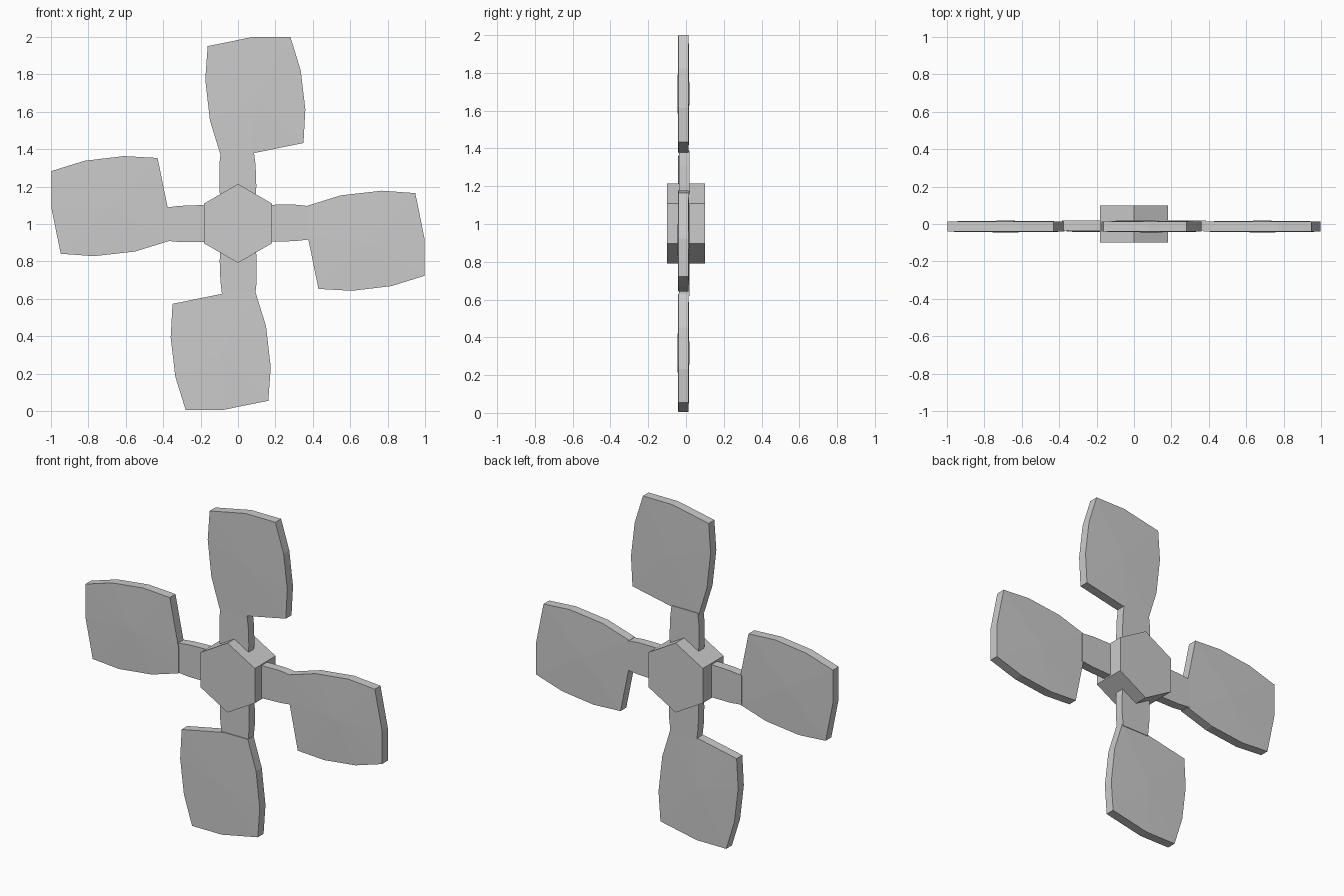
import bpy, bmesh
from math import pi, cos, sin
from mathutils import Matrix, Vector

if "Cube" in bpy.data.objects:
    bpy.data.objects.remove(bpy.data.objects["Cube"])

CENTRE = Vector((0, 0, 1.003))


def plate(name, outline, y0, y1, angle=0.0, dome=0.0):
    """Extrude an x/z outline from y0 to y1, turned about the hub axis."""
    bm = bmesh.new()
    front = bm.faces.new([bm.verts.new((x, y0, z)) for x, z in outline])
    ext = bmesh.ops.extrude_face_region(bm, geom=[front], use_keep_orig=True)
    moved = [g for g in ext["geom"] if isinstance(g, bmesh.types.BMVert)]
    bmesh.ops.translate(bm, verts=moved, vec=(0, y1 - y0, 0))
    back = [g for g in ext["geom"] if isinstance(g, bmesh.types.BMFace)]
    bmesh.ops.recalc_face_normals(bm, faces=bm.faces)
    if dome:
        bmesh.ops.poke(bm, faces=[front] + back, offset=dome)
    bm.transform(Matrix.Rotation(angle, 4, 'Y'))
    mesh = bpy.data.meshes.new(name)
    bm.to_mesh(mesh)
    bm.free()
    obj = bpy.data.objects.new(name, mesh)
    obj.location = CENTRE
    bpy.context.collection.objects.link(obj)
    return obj


# hexagonal hub, pointed at top and bottom
plate("hub", [(0.211 * sin(i * pi / 3), 0.211 * cos(i * pi / 3)) for i in range(6)],
      -0.1, 0.1)

# outlines of the upper arm and its lopsided paddle, relative to the hub centre
arm = [(-0.09, 0.05), (0.09, 0.05), (0.098, 0.2), (0.094, 0.31), (0.085, 0.385),
       (-0.092, 0.385), (-0.1, 0.31), (-0.1, 0.2)]
paddle = [(-0.095, 0.372), (0.065, 0.372), (0.35, 0.43), (0.36, 0.61),
          (0.335, 0.82), (0.28, 0.997), (0.08, 0.997), (-0.162, 0.948),
          (-0.175, 0.77), (-0.15, 0.55)]

# four arms and paddles around the hub
for k in range(4):
    plate(f"arm_{k + 1}", arm, -0.036, 0.018, k * pi / 2)
    plate(f"paddle_{k + 1}", paddle, -0.041, 0.014, k * pi / 2, 0.004)
